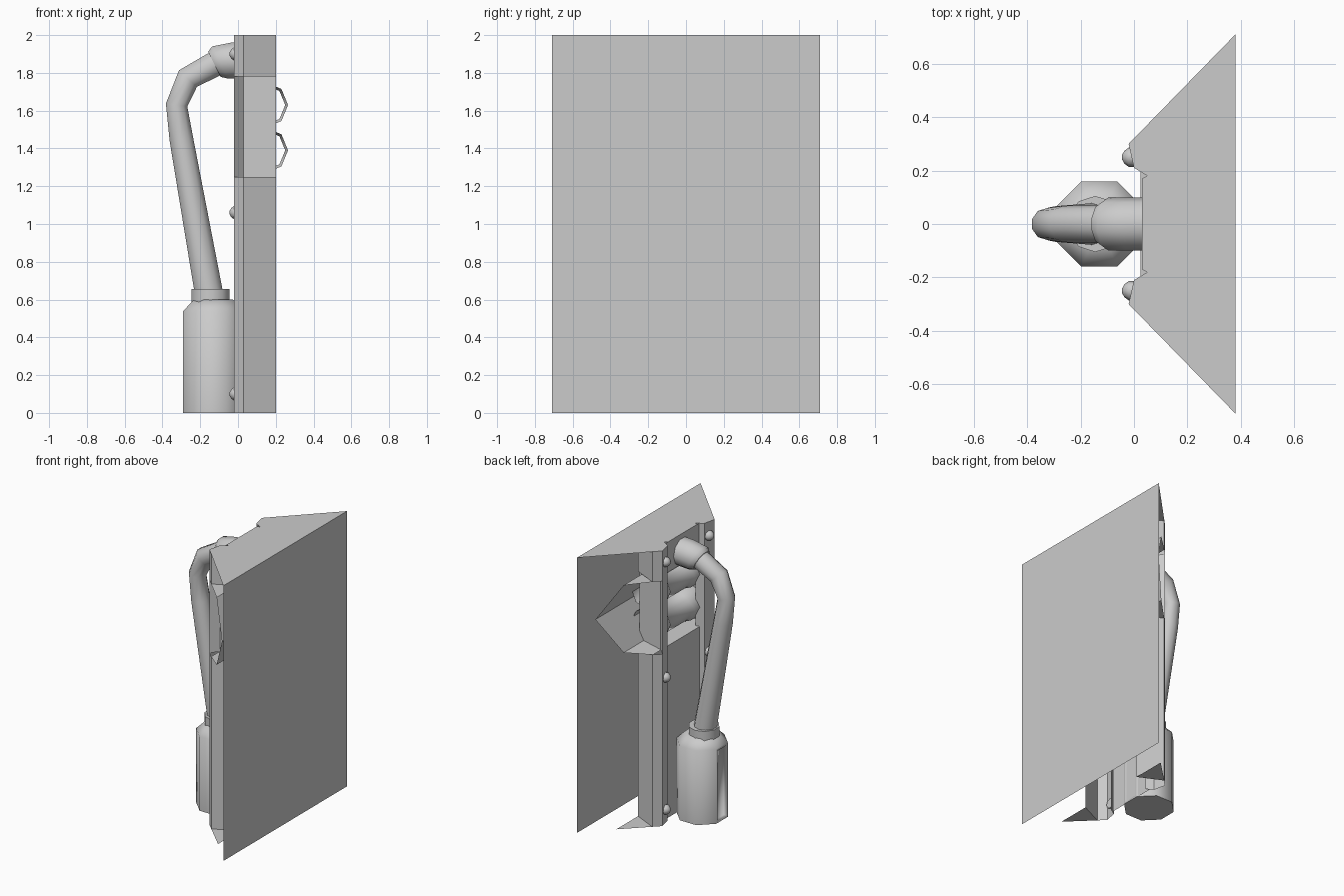
import bpy, bmesh, math
from mathutils import Vector

if "Cube" in bpy.data.objects:
    bpy.data.objects.remove(bpy.data.objects["Cube"])


def make(name, verts, faces, smooth=False, solid=False, angle=50):
    me = bpy.data.meshes.new(name)
    me.from_pydata([tuple(v) for v in verts], [], faces)
    if solid:
        bm = bmesh.new()
        bm.from_mesh(me)
        bmesh.ops.recalc_face_normals(bm, faces=bm.faces)
        bm.to_mesh(me)
        bm.free()
    ob = bpy.data.objects.new(name, me)
    bpy.context.collection.objects.link(ob)
    if smooth:
        bpy.ops.object.select_all(action='DESELECT')
        ob.select_set(True)
        bpy.context.view_layer.objects.active = ob
        bpy.ops.object.shade_smooth_by_angle(angle=math.radians(angle))
    return ob


def mirror_y(ob):
    m = ob.modifiers.new("mirror", 'MIRROR')
    m.use_axis = (False, True, False)
    m.use_mirror_merge = False
    return ob


def wall(name, pts, z0, z1):
    """Upright sheet following an xy polyline."""
    n = len(pts)
    verts = [(x, y, z) for z in (z0, z1) for x, y in pts]
    return make(name, verts, [(i, i + n, i + n + 1, i + 1) for i in range(n - 1)])


def tube(name, path, sides, caps=True, phase=0.0, smooth=True):
    """Loft of rings; path items are (point, radius, axis)."""
    verts, faces = [], []
    for p, r, t in path:
        t = Vector(t).normalized()
        u = Vector((0, 0, 1)) if abs(t.y) > 0.9 else Vector((0, 1, 0))
        w = t.cross(u).normalized()
        for k in range(sides):
            a = math.tau * k / sides + phase
            verts.append(Vector(p) + r * (u * math.cos(a) + w * math.sin(a)))
    for j in range(len(path) - 1):
        for k in range(sides):
            a, b = j * sides + k, j * sides + (k + 1) % sides
            faces.append((a, b, b + sides, a + sides))
    if caps:
        faces += [tuple(range(sides)), tuple(range(len(verts) - sides, len(verts)))]
    return make(name, verts, faces, smooth, True)


def diag(x):
    return 0.32 + 0.975 * x


# outer sheet and wedge-shaped top
wall("outer_sheet", [(0.38, -0.71), (0.38, 0.71)], 0, 2)
half = [(0.38, 0.71), (-0.02, 0.30), (0.0, 0.21), (0.05, 0.18), (0.03, 0.17)]
outline = half + [(x, -y) for x, y in reversed(half)]
make("top_cap", [(x, y, 2) for x, y in outline], [tuple(range(len(outline)))])

# posts: full profile above and below the pipe recess, thinner inside it
LOW, HIGH = 1.25, 1.78
full = [(0.2, 0.265), (0.028, 0.347), (-0.02, 0.30)]
thin = [(0.2, 0.25), (0.03, 0.25), (-0.02, 0.30)]
mirror_y(wall("post_side_lower", full, 0, LOW))
mirror_y(wall("post_side_upper", full, HIGH, 2))
mirror_y(wall("post_side_recess", thin, LOW, HIGH))
mirror_y(wall("post_front", [(-0.02, 0.30), (0.0, 0.21), (0.05, 0.18)], 0, 2))
mirror_y(make("post_foot", [(0.2, 0.265, 0), (0.2, 0.515, 0), (0.028, 0.347, 0)], [(0, 1, 2)]))

# panels between the posts
wall("lower_panel", [(0.025, 0.19), (0.025, -0.19)], 0, LOW)
wall("upper_panel", [(0.03, 0.19), (0.03, -0.19)], HIGH, 2)

# half-hexagon recess behind the pipes
prof = [(0.025, HIGH), (0.165, 1.77), (0.30, 1.535), (0.165, 1.28), (0.025, LOW)]
verts = [(x, s * diag(x), z) for s in (-1, 1) for x, z in prof]
make("pipe_recess", verts, [(i, i + 1, i + 6, i + 5) for i in range(4)])

# two hollow cross pipes with collars
for label, z in (("lower", 1.39), ("upper", 1.63)):
    prof = [(-0.25, 0.12), (-0.14, 0.12), (-0.12, 0.105), (0.12, 0.105), (0.14, 0.12), (0.25, 0.12)]
    tube(label + "_pipe", [((0.145, y, z), r, (0, 1, 0)) for y, r in prof], 8, caps=False)

# domed bolts on the post fronts
for i, z in enumerate((0.1, 1.06, 1.9)):
    path = [((x, 0.25, z), r, (-1, 0, 0)) for x, r in
            ((0.0, 0.036), (-0.02, 0.036), (-0.036, 0.024), (-0.045, 0.008))]
    mirror_y(tube(f"bolt_{i}", path, 8))

# tank with shoulder and an inset panel on the outer face
UP = (0, 0, 1)
R = 0.16 / math.cos(math.pi / 8)
tank = tube("tank", [((-0.13, 0, z), r, UP) for z, r in ((0, R), (0.54, R), (0.6, 0.11))],
            8, phase=math.pi / 8)
bm = bmesh.new()
bm.from_mesh(tank.data)
faces = [f for f in bm.faces if abs(f.normal.x) > 0.95]
bmesh.ops.inset_individual(bm, faces=faces, thickness=0.022, depth=0)
bmesh.ops.inset_individual(bm, faces=faces, thickness=0.002, depth=-0.02)
bm.to_mesh(tank.data)
bm.free()
tube("tank_neck", [((-0.145, 0, 0.57), 0.105, UP), ((-0.145, 0, 0.655), 0.105, UP)], 10)

# bent hose from the tank neck to the wall socket
pts = [(-0.148, 0.58), (-0.157, 0.65), (-0.30, 1.45), (-0.325, 1.63), (-0.265, 1.77), (-0.08, 1.87)]
rad = [0.078, 0.078, 0.066, 0.06, 0.068, 0.072]
path = []
for i, (x, z) in enumerate(pts):
    a, b = pts[max(i - 1, 0)], pts[min(i + 1, len(pts) - 1)]
    d1 = Vector((x - a[0], 0, z - a[1])).normalized()
    d2 = Vector((b[0] - x, 0, b[1] - z)).normalized()
    path.append(((x, 0, z), rad[i], d1 + d2))
tube("hose", path, 10)

# wall socket
tube("hose_socket", [((-0.125, 0, 1.845), 0.078, (1, 0, 0.5)), ((-0.095, 0, 1.855), 0.1, (1, 0, 0.5)),
                     ((-0.03, 0, 1.865), 0.1, (1, 0, 0.1)), ((0.05, 0, 1.87), 0.1, (1, 0, 0))], 10)
